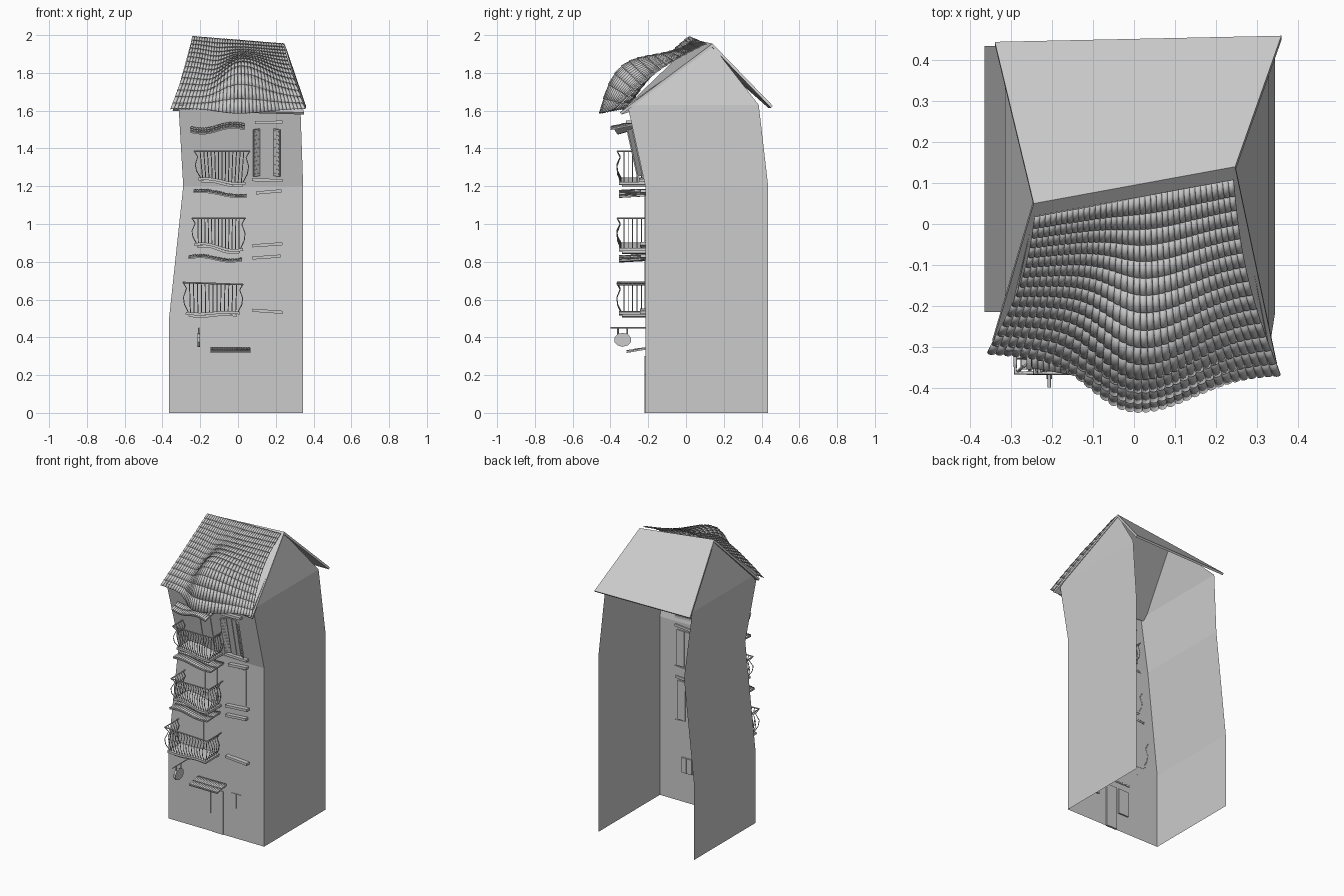
import bpy, math
from mathutils import Vector as V, Euler

if "Cube" in bpy.data.objects:
    bpy.data.objects.remove(bpy.data.objects["Cube"])


def mesh(name, verts, faces, thick=0.0, offset=-1):
    me = bpy.data.meshes.new(name)
    me.from_pydata([tuple(v) for v in verts], [], faces)
    me.update()
    ob = bpy.data.objects.new(name, me)
    bpy.context.collection.objects.link(ob)
    if thick:
        m = ob.modifiers.new("thickness", 'SOLIDIFY')
        m.thickness, m.offset = thick, offset
    return ob


def box(name, x0, x1, y0, y1, z0, z1, rot=(0, 0, 0)):
    c = V(((x0 + x1) / 2, (y0 + y1) / 2, (z0 + z1) / 2))
    h = V((x1 - x0, y1 - y0, z1 - z0)) / 2
    e = Euler([math.radians(a) for a in rot], 'ZYX').to_matrix()  # spin first, lean last
    vs = [e @ V((sx * h.x, sy * h.y, sz * h.z))
          for sx in (-1, 1) for sy in (-1, 1) for sz in (-1, 1)]
    ob = mesh(name, vs, [(0, 1, 3, 2), (4, 6, 7, 5), (0, 4, 5, 1),
                         (2, 3, 7, 6), (0, 2, 6, 4), (1, 5, 7, 3)])
    ob.location = c
    return ob


def wires(name, paths, r):
    cu = bpy.data.curves.new(name, 'CURVE')
    cu.dimensions = '3D'
    cu.bevel_depth, cu.bevel_resolution, cu.use_fill_caps = r, 0, True
    for pts in paths:
        s = cu.splines.new('POLY')
        s.points.add(len(pts) - 1)
        for p, q in zip(s.points, pts):
            p.co = (*q, 1)
    ob = bpy.data.objects.new(name, cu)
    bpy.context.collection.objects.link(ob)
    return ob


def tiles(name, surf, nu, nv, thick=0.002, lift=0.004, seg=6):
    """Rows of half-round tiles laid over surf(u, v)."""
    vs, fs = [], []
    for j in range(nv):
        for i in range(nu):
            b = len(vs)
            for e in (0, 1):
                v = min((j + e * 1.12) / nv, 1)
                u = (i + 0.5) / nu
                side = surf((i + 1) / nu, v) - surf(i / nu, v)
                va = max(min(v - .02, .96), 0)
                down = surf(u, va + .04) - surf(u, va)
                n = down.cross(side).normalized()
                c = surf(u, v) + n * lift * e
                w = side.length / 2
                for k in range(seg + 1):
                    a = math.pi * k / seg
                    vs.append(c + side * (0.53 * math.cos(a)) + n * (.75 * w * math.sin(a)))
            for k in range(seg):
                fs.append((b + k, b + k + 1, b + seg + 2 + k, b + seg + 1 + k))
    ob = mesh(name, vs, fs, thick)
    bpy.ops.object.select_all(action='DESELECT')
    bpy.context.view_layer.objects.active = ob
    ob.select_set(True)
    bpy.ops.object.shade_smooth_by_angle(angle=math.radians(40))
    return ob


def lerp(a, b, t):
    return a + (b - a) * t


# Crooked wall shell, open at the back: z, x left, x right, y front, y back
levels = [(0, -.365, .345, -.215, .435), (.5, -.365, .345, -.215, .435),
          (1.2, -.29, .345, -.215, .435), (1.63, -.315, .33, -.31, .385)]
vs, fs = [], []
for z, xl, xr, yf, yb in levels:
    vs += [(xl, yb, z), (xl, yf, z), (xr, yf, z), (xr, yb, z)]
for k in range(3):
    fs += [(4 * k + i, 4 * k + i + 1, 4 * k + i + 5, 4 * k + i + 4) for i in range(3)]
vs += [(-.24, .05, 1.965), (.243, .14, 1.945)]
fs += [(12, 13, 16), (14, 15, 17)]
mesh("walls", vs, fs)

# Roof boards
ridge = [(-.245, .05, 1.975), (.247, .14, 1.955)]
mesh("back_roof_board", ridge + [(.36, .46, 1.625), (-.34, .445, 1.625)], [(0, 1, 2, 3)], .014, -1)
mesh("front_roof_board", ridge + [(.35, -.35, 1.59), (-.345, -.29, 1.61)], [(0, 3, 2, 1)], .014, -1)


# Sagging tiled front roof
def roof(u, v):
    d = u - .5 - .1 * (1 - v)
    g = math.exp(-(d / (.19 if d < 0 else .28)) ** 2)
    dent = math.exp(-((u - .28) / .14) ** 2) * math.sin(math.pi * v)
    bulge = math.sin(math.pi * v ** 2.2)
    flare = .022 * math.sin(math.pi * v)            # sides pinch in, then flare at the eave
    top = V((lerp(-.243, .243, u), lerp(.02, .11, u), lerp(1.992, 1.952, u)))
    eave = V((lerp(-.358, .358, u), lerp(-.31, -.36, u) - .115 * g, 1.605 - .022 * g))
    p = top.lerp(eave, v)
    p.x += flare * (1 - 2 * u)
    p.z += .115 * g * bulge + .035 * math.sin(math.pi * v) - .018 * dent
    p.y -= .03 * g * bulge
    return p


tiles("roof_tiles", roof, 36, 14)


def awning(name, x0, x1, zl, zr, yl, yr, y1, rise, wave, n, rows=2):
    def surf(u, v):
        z = lerp(zl, zr, u) + wave * math.sin(2 * math.pi * u)
        return V((lerp(x0, x1, u), lerp(y1, lerp(yl, yr, u), v), z + rise * (1 - v)))
    tiles(name + "_tiles", surf, n, rows, .002, .003, 5)
    n2 = 10
    vs = [surf(i / n2, v) for i in range(n2 + 1) for v in (0, 1)]
    mesh(name + "_board", vs, [(2 * i, 2 * i + 1, 2 * i + 3, 2 * i + 2) for i in range(n2)], .008, -1)


awning("top_awning", -.25, .035, 1.49, 1.505, -.35, -.40, -.275, .025, -.012, 20)
awning("middle_awning", -.235, .045, 1.172, 1.147, -.355, -.355, -.213, .008, .006, 20)
awning("lower_awning", -.262, .02, .822, .81, -.355, -.355, -.213, .008, .009, 20)
awning("door_awning", -.145, .065, .325, .325, -.315, -.315, -.213, .018, 0, 16)

# Balconies: wavy floor slab plus pot-bellied railing
belly = [(0, -.008), (.25, .01), (.5, .014), (.8, -.004), (1, .012)]


def balcony(name, x0, x1, zl, zr, tl, tr, flare, wave):
    yb, yf = -.213, -.352

    def floor(t):
        return lerp(zl, zr, t) + wave * math.sin(2 * math.pi * t)

    n = 12
    for part, grow, dz, th in (("floor", .004, 0, .014), ("floor_moulding", -.012, -.014, .012)):
        vs = []
        for i in range(n + 1):
            t = i / n
            x = lerp(x0 - grow, x1 + grow, t)
            vs += [(x, yb, floor(t) + dz), (x, yf - grow, floor(t) + dz)]
        mesh(f"{name}_{part}", vs,
             [(2 * i, 2 * i + 1, 2 * i + 3, 2 * i + 2) for i in range(n)], th, -1)

    # perimeter stations: t along width, y, outward direction
    posts = [(0, lerp(yb, yf, k / 6), V((-1, 0, 0))) for k in range(6)]
    posts += [(k / 14, yf, V((0, -1, 0))) for k in range(15)]
    posts += [(1, lerp(yf, yb, k / 6), V((1, 0, 0))) for k in range(1, 7)]
    posts[6] = (0, yf, V((-1, -1, 0)))
    posts[20] = (1, yf, V((1, -1, 0)))
    bars = []
    for t, y, out in posts:
        xa, xb = lerp(x0, x1, t), lerp(x0 - flare, x1 + flare, t)
        bars.append([V((lerp(xa, xb, s), y, lerp(floor(t), lerp(tl, tr, t), s))) + out * o
                     for s, o in belly])
    wires(name + "_bars", bars, .0025)
    wires(name + "_top_rail", [[b[-1] for b in bars]], .0045)


balcony("top_balcony", -.205, .035, 1.245, 1.222, 1.385, 1.385, .015, .006)
balcony("middle_balcony", -.228, .022, .898, .872, 1.03, 1.03, .003, .010)
balcony("lower_balcony", -.272, .008, .535, .535, .69, .68, .006, -.005)


# Openings: door and window leaves set through the wall
def opening(name, x0, x1, z0, z1, y=-.215, lean=0, leaves=2):
    w = (x1 - x0) / leaves
    for k in range(leaves):
        box(f"{name}_panel_{k}", x0 + k * w + .002, x0 + (k + 1) * w - .002,
            y - .004, y + .01, z0, z1, (lean, 0, 0))


lean = math.degrees(math.atan2(.095, .43))
opening("top_balcony_door", -.17, -.01, 1.245, 1.47, -.25, lean)
opening("middle_balcony_door", -.18, 0, .89, 1.14)
opening("lower_balcony_door", -.19, -.01, .54, .80)
opening("top_window", .115, .19, 1.24, 1.51, -.254, lean)
opening("middle_window", .10, .215, .91, 1.15)
opening("lower_window", .09, .21, .55, .81)
opening("front_door", -.04, .045, 0, .29, leaves=1)
opening("shop_window", -.13, -.05, .12, .29, leaves=1)
opening("small_window", .10, .18, .20, .30)

# Window lintels and sills, each slightly tilted: x0, x1, z, y, tilt
for name, x0, x1, z, y, tilt in [("top_lintel", .09, .235, 1.538, -.295, -1),
                                 ("top_sill", .075, .235, 1.232, -.228, 2),
                                 ("middle_lintel", .095, .23, 1.17, -.22, -5),
                                 ("middle_sill", .075, .235, .89, -.222, -4),
                                 ("lower_lintel", .075, .225, .825, -.22, -4),
                                 ("lower_sill", .075, .235, .538, -.222, 4)]:
    box(name, x0, x1, y - .022, y + .012, z - .008, z + .008, (0, tilt, 0))

# Open slatted shutters on the top window
for name, x, turn in (("left_shutter", .098, 35), ("right_shutter", .206, -35)):
    box(name, x - .02, x + .02, -.277, -.269, 1.25, 1.505, (lean, 0, turn))
    for k in range(11):
        z = 1.265 + k * .0225
        y = -.277 - (z - 1.378) * .22
        box(f"{name}_slat_{k}", x - .014, x + .014, y - .004, y + .004, z - .003, z + .003, (lean, 0, turn))

# Hanging sign on a bracket
wires("sign_bracket", [[(-.207, -.213, .45), (-.207, -.40, .45)],
                       [(-.207, -.36, .45), (-.207, -.36, .41)],
                       [(-.207, -.31, .45), (-.207, -.31, .41)]], .004)
n = 10
ring = [(x, -.335 + .046 * math.cos(2 * math.pi * (k + .5) / n), .387 + .037 * math.sin(2 * math.pi * (k + .5) / n))
        for x in (-.214, -.200) for k in range(n)]
mesh("sign_board", ring, [tuple(range(n))[::-1], tuple(range(n, 2 * n))] +
     [(k, (k + 1) % n, n + (k + 1) % n, n + k) for k in range(n)])
